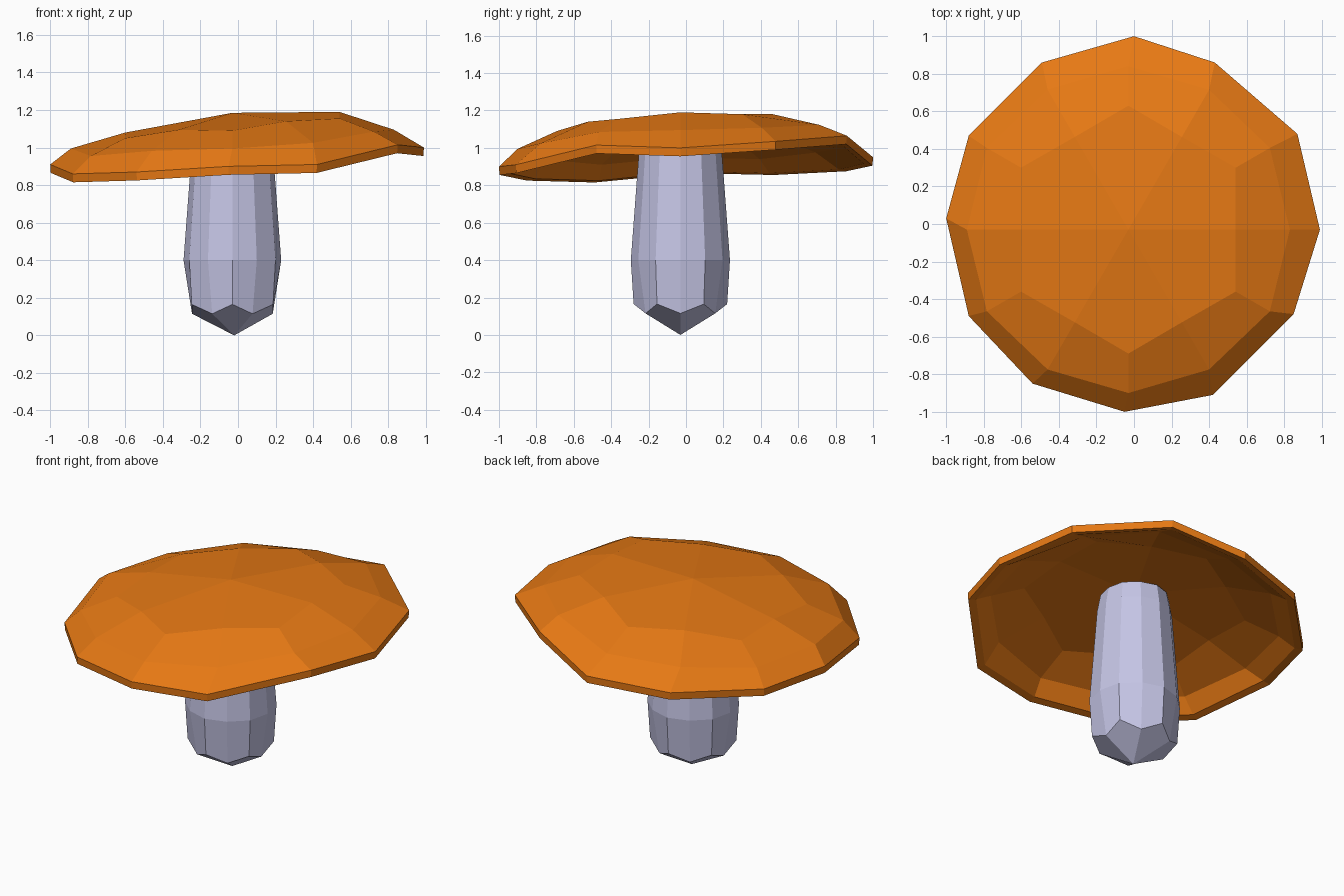
import bpy
import bmesh
from math import cos, sin, radians

SIDES = 12
CENTRE = (-0.03, -0.03)

cube = bpy.data.objects.get("Cube")
if cube:
    bpy.data.objects.remove(cube)


def material(name, colour):
    mat = bpy.data.materials.new(name)
    mat.use_nodes = True
    mat.diffuse_color = colour
    mat.node_tree.nodes["Principled BSDF"].inputs["Base Color"].default_value = colour
    return mat


def ring(corner_r, mid_r, heights):
    """Hexagon with a point halfway along each side; corners sit at odd steps."""
    points = []
    for i in range(SIDES):
        r = corner_r if i % 2 else mid_r
        a = radians(i * 360 / SIDES)
        points.append((CENTRE[0] + r * cos(a), CENTRE[1] + r * sin(a), heights[i]))
    return points


def shifted(points, scale, dz):
    return [(x * scale, y * scale, z + dz) for x, y, z in points]


def loft(name, first_pole, rings, last_pole, mat):
    """Skin the rings and close both ends with quads fanned around a pole."""
    bm = bmesh.new()
    loops = [[bm.verts.new(p) for p in points] for points in rings]
    for low, high in zip(loops, loops[1:]):
        for i in range(SIDES):
            j = (i + 1) % SIDES
            bm.faces.new((low[i], low[j], high[j], high[i]))
    for pole, loop in ((first_pole, loops[0]), (last_pole, loops[-1])):
        tip = bm.verts.new(pole)
        for i in range(0, SIDES, 2):
            bm.faces.new((tip, loop[i], loop[i + 1], loop[(i + 2) % SIDES]))
    bmesh.ops.recalc_face_normals(bm, faces=bm.faces)
    mesh = bpy.data.meshes.new(name)
    bm.to_mesh(mesh)
    bm.free()
    mesh.materials.append(mat)
    obj = bpy.data.objects.new(name, mesh)
    bpy.context.collection.objects.link(obj)
    return obj


orange = material("cap orange", (0.79, 0.19, 0.007, 1))
lilac = material("stem lilac", (0.56, 0.56, 0.79, 1))

# Stem: pointed foot, widest low down, tapering up into the cap
foot = ring(0.25, 0.215, [0.115, 0.165] * 6)
belly = ring(0.265, 0.26, [0.4] * SIDES)
neck = ring(0.22, 0.215, [1.0] * SIDES)
top = ring(0.2, 0.195, [1.11] * SIDES)
loft("stem", (-0.02, -0.03, 0), [foot, belly, neck, top], (*CENTRE, 1.12), lilac)

# Cap: uneven, tilted rim below a shallow six-sided crown
rim = [(0.99, -0.03, 1.0), (0.87, 0.48, 1.035), (0.43, 0.86, 1.065),
       (0, 1, 0.95), (-0.49, 0.86, 0.92), (-0.88, 0.47, 0.9),
       (-1, 0.03, 0.91), (-0.88, -0.49, 0.86), (-0.54, -0.85, 0.87),
       (-0.05, -1, 0.9), (0.42, -0.91, 0.91), (0.85, -0.48, 1.015)]
crown_z = [1.19, 1.18, 1.18, 1.13, 1.12, 1.07, 1.08, 1.05, 1.095, 1.09, 1.14, 1.155]
crown = ring(0.66, 0.57, crown_z)
shoulder = ring(0.87, 0.86, [(c + p[2]) / 2 for c, p in zip(crown_z, rim)])

# Cap underside follows the top as a thin shell with a lip
lip = shifted(rim, 0.997, -0.045)
inner_lip = shifted(rim, 0.95, -0.035)
inner_shoulder = shifted(shoulder, 0.97, -0.045)
inner_crown = shifted(crown, 0.98, -0.045)
loft("cap", (*CENTRE, 1.185),
     [crown, shoulder, rim, lip, inner_lip, inner_shoulder, inner_crown],
     (*CENTRE, 1.14), orange)
